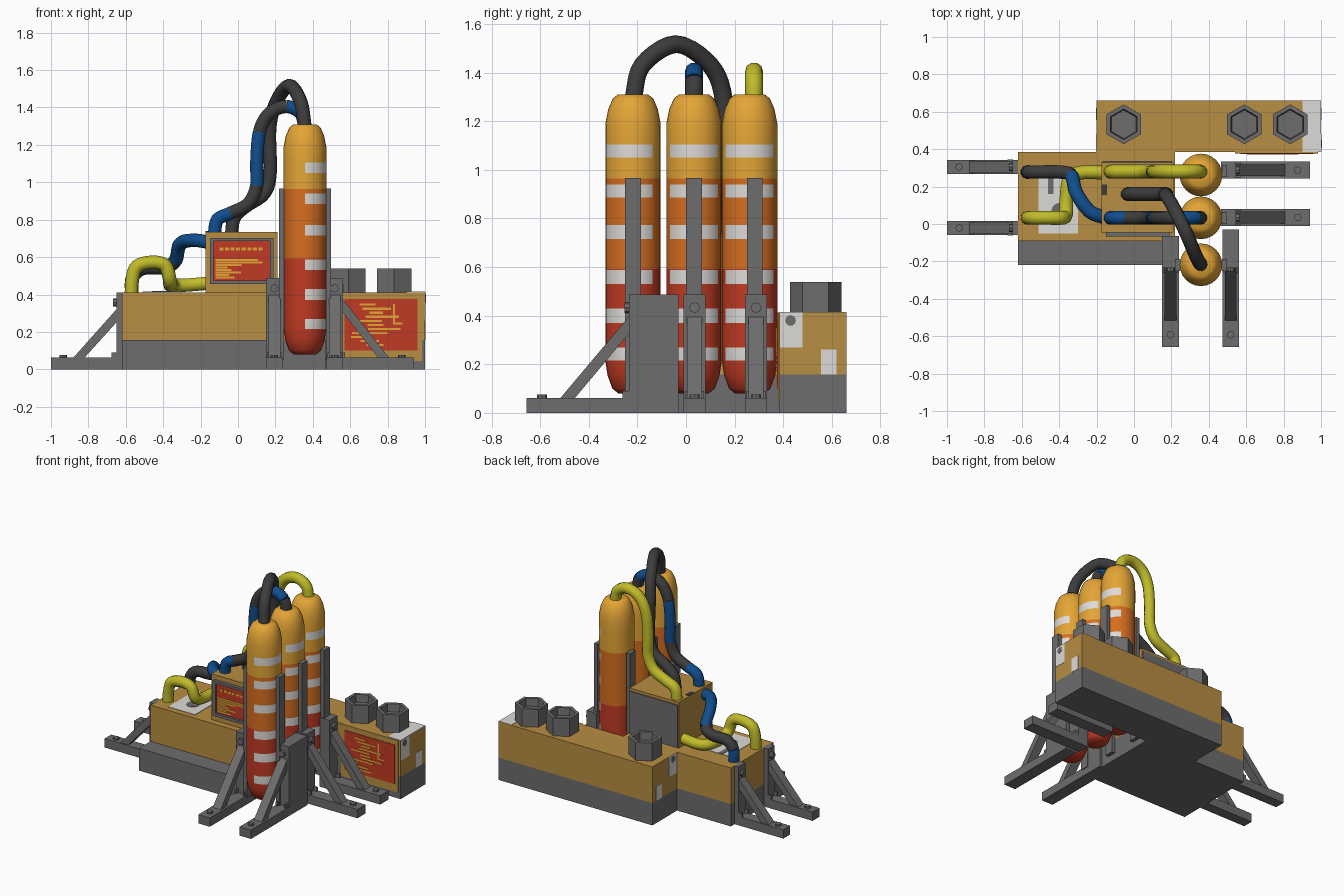
import bpy, bmesh, math, random
from mathutils import Matrix, Vector

if "Cube" in bpy.data.objects:
    bpy.data.objects.remove(bpy.data.objects["Cube"])

random.seed(4)


def material(name, rgb):
    lin = [((c / 255 + 0.055) / 1.055) ** 2.4 for c in rgb]
    m = bpy.data.materials.new(name)
    m.diffuse_color = (*lin, 1)
    m.use_nodes = True
    m.node_tree.nodes["Principled BSDF"].inputs["Base Color"].default_value = m.diffuse_color
    return m


TAN = material("tan paint", (184, 141, 66))
GREY = material("steel grey", (109, 109, 109))
WHITE = material("off white", (222, 219, 215))
AMBER = material("amber", (228, 165, 54))
ORANGE = material("orange", (214, 110, 32))
RED = material("red", (192, 58, 35))
LIME = material("yellow hose", (192, 187, 42))
BLUE = material("blue hose", (16, 78, 142))
BLACK = material("black rubber", (60, 60, 60))


def finish(name, bm, mats, smooth=False):
    bmesh.ops.remove_doubles(bm, verts=bm.verts, dist=0.0002)
    bmesh.ops.recalc_face_normals(bm, faces=bm.faces)
    me = bpy.data.meshes.new(name)
    bm.to_mesh(me)
    bm.free()
    for m in mats:
        me.materials.append(m)
    ob = bpy.data.objects.new(name, me)
    bpy.context.collection.objects.link(ob)
    if smooth:
        bpy.ops.object.select_all(action='DESELECT')
        ob.select_set(True)
        bpy.context.view_layer.objects.active = ob
        bpy.ops.object.shade_smooth_by_angle(angle=math.radians(40))
    return ob


def boxes(name, mat, *spans):
    """Each span is (x0, x1, y0, y1, z0, z1)."""
    bm = bmesh.new()
    for x0, x1, y0, y1, z0, z1 in spans:
        m = Matrix.Translation(((x0 + x1) / 2, (y0 + y1) / 2, (z0 + z1) / 2))
        bmesh.ops.create_cube(bm, size=1, matrix=m @ Matrix.Diagonal((x1 - x0, y1 - y0, z1 - z0, 1)))
    return finish(name, bm, [mat])


def lathe(bm, profile, sides, cx, cy, phase=0.0):
    rings = []
    for r, z in profile:
        rings.append([bm.verts.new((cx + r * math.cos(phase + math.tau * i / sides),
                                    cy + r * math.sin(phase + math.tau * i / sides), z)) for i in range(sides)])
    for a, b in zip(rings, rings[1:]):
        for i in range(sides):
            j = (i + 1) % sides
            bm.faces.new((a[i], a[j], b[j], b[i]))


def prism(bm, outline, half):
    """Extrude an x-z outline across y."""
    a = [bm.verts.new((x, -half, z)) for x, z in outline]
    b = [bm.verts.new((x, half, z)) for x, z in outline]
    bm.faces.new(a)
    bm.faces.new(b)
    for i in range(len(a)):
        j = (i + 1) % len(a)
        bm.faces.new((a[i], a[j], b[j], b[i]))


# Bodies: steel plinths below, painted cases above
boxes("main_plinth", GREY, (-0.62, 0.15, -0.22, 0.385, 0, 0.157), (0.15, 0.22, -0.09, 0.385, 0, 0.157))
boxes("main_case", TAN, (-0.62, 0.22, -0.09, 0.385, 0.157, 0.412))
boxes("rear_plinth", GREY, (-0.2, 1.0, 0.385, 0.66, 0, 0.157))
boxes("rear_case", TAN, (-0.2, 1.0, 0.385, 0.66, 0.157, 0.412))
boxes("rear_panel", TAN, (0.54, 0.985, 0.378, 0.39, 0.045, 0.412))
boxes("console_case", TAN, (-0.175, 0.21, -0.045, 0.33, 0.41, 0.735))
boxes("console_back", GREY, (-0.168, 0.203, 0.33, 0.336, 0.415, 0.715))
boxes("console_port", BLACK, (-0.175, -0.145, 0.155, 0.21, 0.73, 0.739))

# Console screen with raised frame
boxes("screen_frame", GREY, (-0.15, 0.19, -0.068, -0.04, 0.455, 0.475), (-0.15, 0.19, -0.068, -0.04, 0.685, 0.703),
      (-0.15, -0.13, -0.068, -0.04, 0.475, 0.685), (0.17, 0.19, -0.068, -0.04, 0.475, 0.685))
boxes("console_screen", RED, (-0.13, 0.17, -0.052, -0.04, 0.475, 0.685))
boxes("rear_screen", RED, (0.57, 0.96, 0.374, 0.38, 0.1, 0.375))

# Screen read-outs as thin bars
bars = [(-0.1 + 0.03 * i, -0.078 + 0.03 * i, -0.055, -0.05, 0.635, 0.652) for i in range(8)]
bars += [(-0.12, -0.12 + random.uniform(0.05, 0.27), -0.055, -0.05, 0.485 + 0.0135 * i, 0.496 + 0.0135 * i)
         for i in range(8)]
boxes("console_readout", AMBER, *bars)
bars = []
for i in range(11):
    z, x = 0.125 + 0.0215 * i, random.uniform(0.58, 0.72)
    bars.append((x, x + random.uniform(0.06, 0.2), 0.371, 0.375, z, z + 0.011))
boxes("rear_readout", AMBER, (0.83, 0.84, 0.371, 0.375, 0.24, 0.35), (0.84, 0.88, 0.371, 0.375, 0.24, 0.25), *bars)

# White painted patches and their grey marks
boxes("top_patch", WHITE, (-0.51, -0.3, -0.05, 0.25, 0.41, 0.415))
boxes("top_slot", GREY, (-0.46, -0.43, 0.16, 0.25, 0.413, 0.418))
boxes("rear_corner_patch", WHITE, (0.9, 1.0, 0.385, 0.66, 0.41, 0.415))
bm = bmesh.new()
lathe(bm, [(0, 0.413), (0.042, 0.413), (0.042, 0.418), (0, 0.418)], 16, -0.4, 0.07)
finish("top_mark", bm, [GREY])
for name, x, s in (("right", 1.0, 1), ("left", -0.2, -1)):
    lo, hi = sorted((x - s * 0.003, x + s * 0.002))
    boxes(name + "_end_patches", WHITE, (lo, hi, 0.387, 0.48, 0.27, 0.412), (lo, hi, 0.555, 0.62, 0.157, 0.26))
    bm = bmesh.new()
    bmesh.ops.create_cone(bm, cap_ends=True, segments=12, radius1=0.022, radius2=0.022, depth=0.008,
                          matrix=Matrix.Translation((x, 0.43, 0.38)) @ Matrix.Rotation(math.pi / 2, 4, 'Y'))
    finish(name + "_end_mark", bm, [GREY])

# Hollow hexagonal vents on the rear case
for i, x in enumerate((-0.055, 0.59, 0.835)):
    bm = bmesh.new()
    lathe(bm, [(0, 0.41), (0.106, 0.41), (0.106, 0.538), (0.082, 0.538), (0.076, 0.485), (0, 0.485)], 6, x, 0.533,
          math.pi / 2)
    finish(f"hex_vent_{i}", bm, [GREY])

# Tanks: three height zones plus white bands on the outward side
BANDS = [(0.215, 0.27), (0.37, 0.43), (0.53, 0.588), (0.715, 0.772), (0.885, 0.94), (1.05, 1.105)]


def tank(name, x, y, a0, a1):
    zs = sorted([z for b in BANDS for z in b] + [0.592, 0.965])
    prof = [(0, 0.08), (0.06, 0.08), (0.085, 0.1), (0.105, 0.155)] + [(0.114, z) for z in zs]
    prof += [(0.114, 1.19), (0.102, 1.25), (0.083, 1.293), (0.062, 1.31), (0, 1.31)]
    bm = bmesh.new()
    lathe(bm, prof, 24, x, y)
    for f in bm.faces:
        c = f.calc_center_median()
        ang = math.degrees(math.atan2(c.y - y, c.x - x))
        f.material_index = 0 if c.z < 0.591 else 1 if c.z < 0.965 else 2
        if a0 < ang < a1 and any(lo < c.z < hi for lo, hi in BANDS):
            f.material_index = 3
    finish(name, bm, [RED, ORANGE, AMBER, WHITE], True)


TANKS = (("front", -0.218, -97, 45), ("middle", 0.033, -60, 54), ("back", 0.262, -60, 54))
for name, y, a0, a1 in TANKS:
    tank(name + "_tank", 0.358, y, a0, a1)
    ry = y + (0.02 if name == "back" else 0)
    boxes(name + "_tank_rails", GREY, (0.218, 0.246, ry - 0.032, ry + 0.032, 0.05, 0.967),
          (0.47, 0.498, ry - 0.032, ry + 0.032, 0.05, 0.967))


# Outriggers: post, foot bar, diagonal strut and bolts
def outrigger(name, x, y, turn, reach, height, depth, half=0.045):
    bm = bmesh.new()
    prism(bm, [(-depth, 0), (0, 0), (0, height), (-depth, height)], half)
    prism(bm, [(0, 0), (reach, 0), (reach, 0.062), (0, 0.062)], half)
    foot, top = reach * 0.69, height - 0.085
    prism(bm, [(-0.01, top - 0.065), (foot - 0.06, 0.05), (foot, 0.05), (-0.01, top + 0.005)], 0.031)
    for s in (-1, 1):  # hinge lugs
        m = Matrix.Translation((0.012, s * 0.033, 0.075)) @ Matrix.Diagonal((0.03, 0.012, 0.03, 1))
        bmesh.ops.create_cube(bm, size=1, matrix=m)
    lathe(bm, [(0, 0.06), (0.02, 0.06), (0.02, 0.076), (0, 0.076)], 8, reach - 0.065, 0)
    bmesh.ops.create_cone(bm, cap_ends=True, segments=8, radius1=0.022, radius2=0.022, depth=0.03,
                          matrix=Matrix.Translation((0.004, 0, height - 0.055)) @ Matrix.Rotation(math.pi / 2, 4, 'Y'))
    bm.transform(Matrix.Translation((x, y, 0)) @ Matrix.Rotation(math.radians(turn), 4, 'Z'))
    finish(name, bm, [GREY])


outrigger("right_outrigger_front", 0.545, 0.035, 0, 0.395, 0.488, 0.08)
outrigger("right_outrigger_back", 0.545, 0.288, 0, 0.395, 0.488, 0.08)
outrigger("left_outrigger_front", -0.65, -0.022, 180, 0.35, 0.412, 0.04, 0.038)
outrigger("left_outrigger_back", -0.65, 0.305, 180, 0.35, 0.412, 0.04, 0.038)
outrigger("front_outrigger_left", 0.195, -0.235, -90, 0.422, 0.488, 0.17)
outrigger("front_outrigger_right", 0.517, -0.235, -90, 0.422, 0.488, 0.205)


# Hoses: smooth tubes, one colour letter per segment between control points
def hose(name, pts, colours):
    keys = {"K": BLACK, "B": BLUE, "Y": LIME}
    used = sorted(set(colours))
    cu = bpy.data.curves.new(name, 'CURVE')
    cu.dimensions, cu.bevel_depth, cu.bevel_resolution, cu.use_fill_caps = '3D', 0.037, 3, True
    for c in used:
        cu.materials.append(keys[c])
    p = [Vector(v) for v in pts]
    p = [2 * p[0] - p[1]] + p + [2 * p[-1] - p[-2]]
    runs = []
    for i, c in enumerate(colours):
        a, b, d, e = p[i:i + 4]
        seg = [0.5 * (2 * b + (d - a) * t + (2 * a - 5 * b + 4 * d - e) * t * t + (3 * b - a - 3 * d + e) * t ** 3)
               for t in [k / 5 for k in range(6)]]
        if runs and runs[-1][0] == c:
            runs[-1][1].extend(seg[1:])
        else:
            runs.append((c, seg))
    for c, seg in runs:
        sp = cu.splines.new('POLY')
        sp.points.add(len(seg) - 1)
        for q, v in zip(sp.points, seg):
            q.co = (*v, 1)
        sp.material_index = used.index(c)
        sp.use_smooth = True
    ob = bpy.data.objects.new(name, cu)
    bpy.context.collection.objects.link(ob)
    bpy.ops.object.select_all(action='DESELECT')
    ob.select_set(True)
    bpy.context.view_layer.objects.active = ob
    bpy.ops.object.convert(target='MESH')


DROP = [(0.358, 1.29), (0.335, 1.37), (0.26, 1.405), (0.17, 1.37), (0.115, 1.27), (0.1, 1.1), (0.1, 0.98),
        (0.055, 0.885), (-0.04, 0.835), (-0.11, 0.8), (-0.127, 0.72)]
hose("middle_tank_hose", [(x, 0.033, z) for x, z in DROP], "KBKKBBKKBB")
hose("back_tank_hose", [(x, 0.28, z) for x, z in DROP], "Y" * 10)
hose("front_tank_hose", [(0.358, -0.218, 1.29), (0.335, -0.18, 1.43), (0.275, -0.04, 1.517), (0.205, 0.1, 1.43),
                         (0.17, 0.155, 1.29), (0.172, 0.16, 1.05), (0.14, 0.16, 0.94), (0.04, 0.16, 0.87),
                         (-0.02, 0.16, 0.81), (-0.035, 0.16, 0.72)], "K" * 9)
hose("blue_side_hose", [(-0.16, 0.035, 0.68), (-0.24, 0.07, 0.69), (-0.31, 0.17, 0.67), (-0.335, 0.26, 0.58),
                        (-0.4, 0.278, 0.545), (-0.51, 0.278, 0.54), (-0.565, 0.278, 0.49), (-0.57, 0.278, 0.4)],
     "BBBKKKB")
hose("yellow_side_hose", [(-0.16, 0.275, 0.46), (-0.28, 0.275, 0.45), (-0.345, 0.24, 0.45), (-0.362, 0.12, 0.45),
                          (-0.365, 0.045, 0.48), (-0.39, 0.033, 0.555), (-0.46, 0.033, 0.572),
                          (-0.54, 0.033, 0.55), (-0.565, 0.033, 0.48), (-0.57, 0.033, 0.4)], "Y" * 9)
